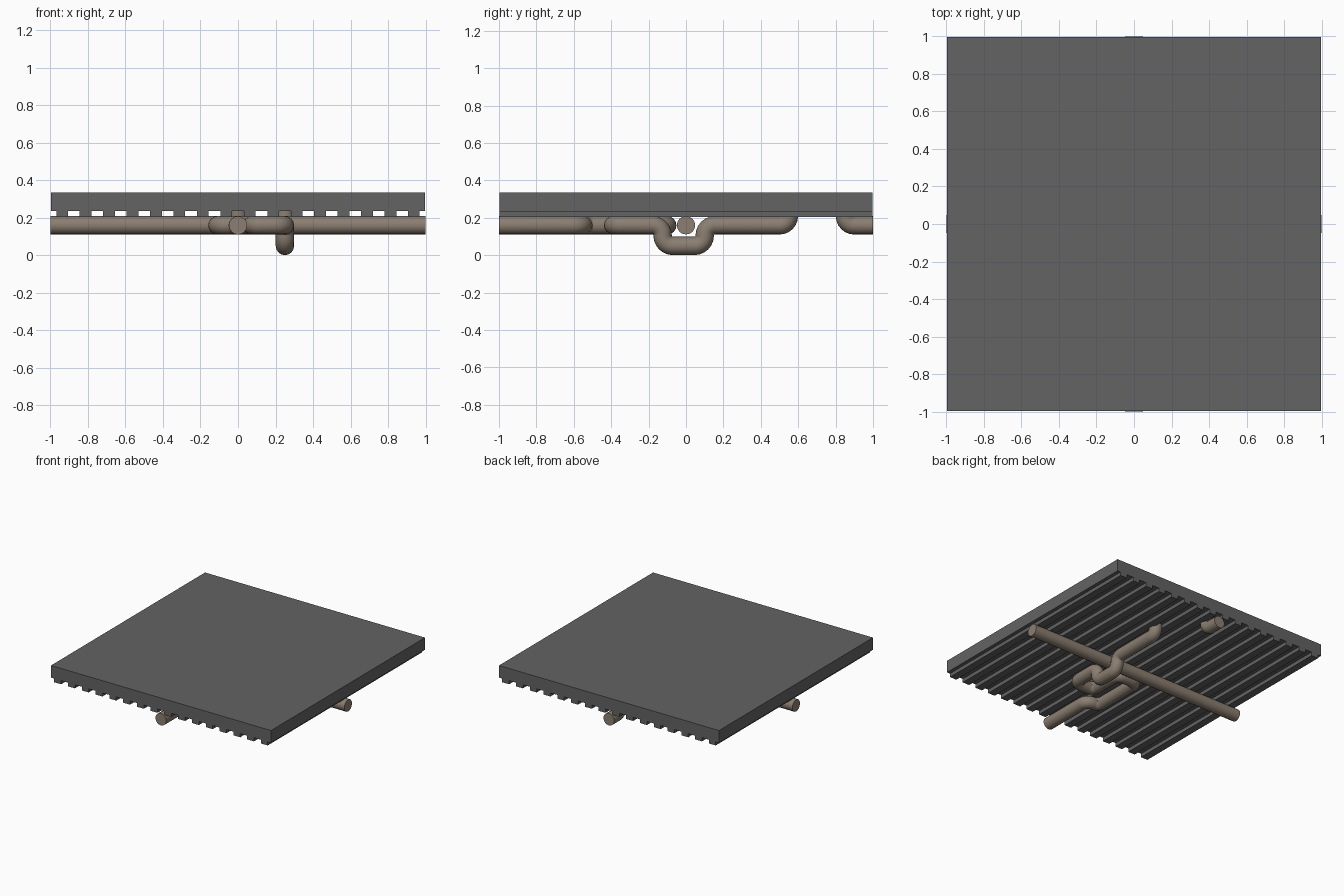
import bpy, bmesh
from mathutils import Vector

if "Cube" in bpy.data.objects:
    bpy.data.objects.remove(bpy.data.objects["Cube"])

R = 0.049      # pipe radius
BEND = 0.054   # elbow radius
Z = 0.16       # height of pipe centre lines
Z_LOW = 0.05   # height of the dip under the cross pipe


def material(name, rgb):
    m = bpy.data.materials.new(name)
    m.diffuse_color = (*rgb, 1)
    m.use_nodes = True
    m.node_tree.nodes["Principled BSDF"].inputs["Base Color"].default_value = m.diffuse_color
    return m


slab_mat = material("dark grey", (0.125, 0.125, 0.125))
pipe_mat = material("warm grey brown", (0.26, 0.21, 0.165))


def rounded(corners, steps=6):
    """Replace each inner corner of a right-angled path with an arc."""
    pts = [Vector(c) for c in corners]
    out = [pts[0]]
    for a, b, c in zip(pts, pts[1:], pts[2:]):
        back, ahead = (a - b), (c - b)
        r = min(BEND, back.length * 0.49, ahead.length * 0.49)
        u, v = back.normalized(), ahead.normalized()
        centre = b + (u + v) * r
        for i in range(steps + 1):
            d = (-v).slerp(-u, i / steps)
            out.append(centre + d * r)
    out.append(pts[-1])
    return out


def pipe(name, corners):
    cu = bpy.data.curves.new(name, 'CURVE')
    cu.dimensions = '3D'
    cu.bevel_depth = R
    cu.bevel_resolution = 6
    cu.use_fill_caps = True
    pts = rounded(corners)
    sp = cu.splines.new('POLY')
    sp.points.add(len(pts) - 1)
    for p, q in zip(sp.points, pts):
        p.co = (*q, 1)
    cu.materials.append(pipe_mat)
    ob = bpy.data.objects.new(name, cu)
    bpy.context.collection.objects.link(ob)
    bpy.ops.object.select_all(action='DESELECT')
    ob.select_set(True)
    bpy.context.view_layer.objects.active = ob
    bpy.ops.object.convert(target='MESH')
    bpy.ops.object.shade_smooth_by_angle()


# Ribbed slab: one comb-shaped profile extruded along y
E, TOP, MID, LOW = 0.998, 0.335, 0.235, 0.205
profile = [(E, TOP), (-E, TOP), (-E, MID)]
for i in range(16):
    x = -0.9375 + 0.125 * i
    w = 0.03125
    profile += [(x - w, MID), (x - w, LOW), (x + w, LOW), (x + w, MID)]
profile.append((E, MID))
bm = bmesh.new()
face = bm.faces.new([bm.verts.new((x, -E, z)) for x, z in profile])
ext = bmesh.ops.extrude_face_region(bm, geom=[face])
bmesh.ops.translate(bm, vec=(0, 2 * E, 0),
                    verts=[g for g in ext["geom"] if isinstance(g, bmesh.types.BMVert)])
bmesh.ops.recalc_face_normals(bm, faces=bm.faces)
me = bpy.data.meshes.new("ribbed_slab")
bm.to_mesh(me)
bm.free()
me.materials.append(slab_mat)
bpy.context.collection.objects.link(bpy.data.objects.new("ribbed_slab", me))

# Straight pipe across the width
pipe("cross_pipe", [(-1, 0, Z), (1, 0, Z)])

# Winding pipe from the front, dipping under the cross pipe, up into the slab
pipe("winding_pipe", [
    (0, -1, Z), (0, -0.55, Z), (-0.11, -0.55, Z), (-0.11, -0.1, Z),
    (0.075, -0.1, Z), (0.075, -0.39, Z), (0.25, -0.39, Z),
    (0.25, -0.125, Z), (0.25, -0.125, Z_LOW), (0.25, 0.1, Z_LOW),
    (0.25, 0.1, Z), (0.25, 0.55, Z), (0.25, 0.55, 0.26)])

# Short pipe leaving the slab at the back
pipe("back_pipe", [(0, 0.85, 0.26), (0, 0.85, Z), (0, 1, Z)])
